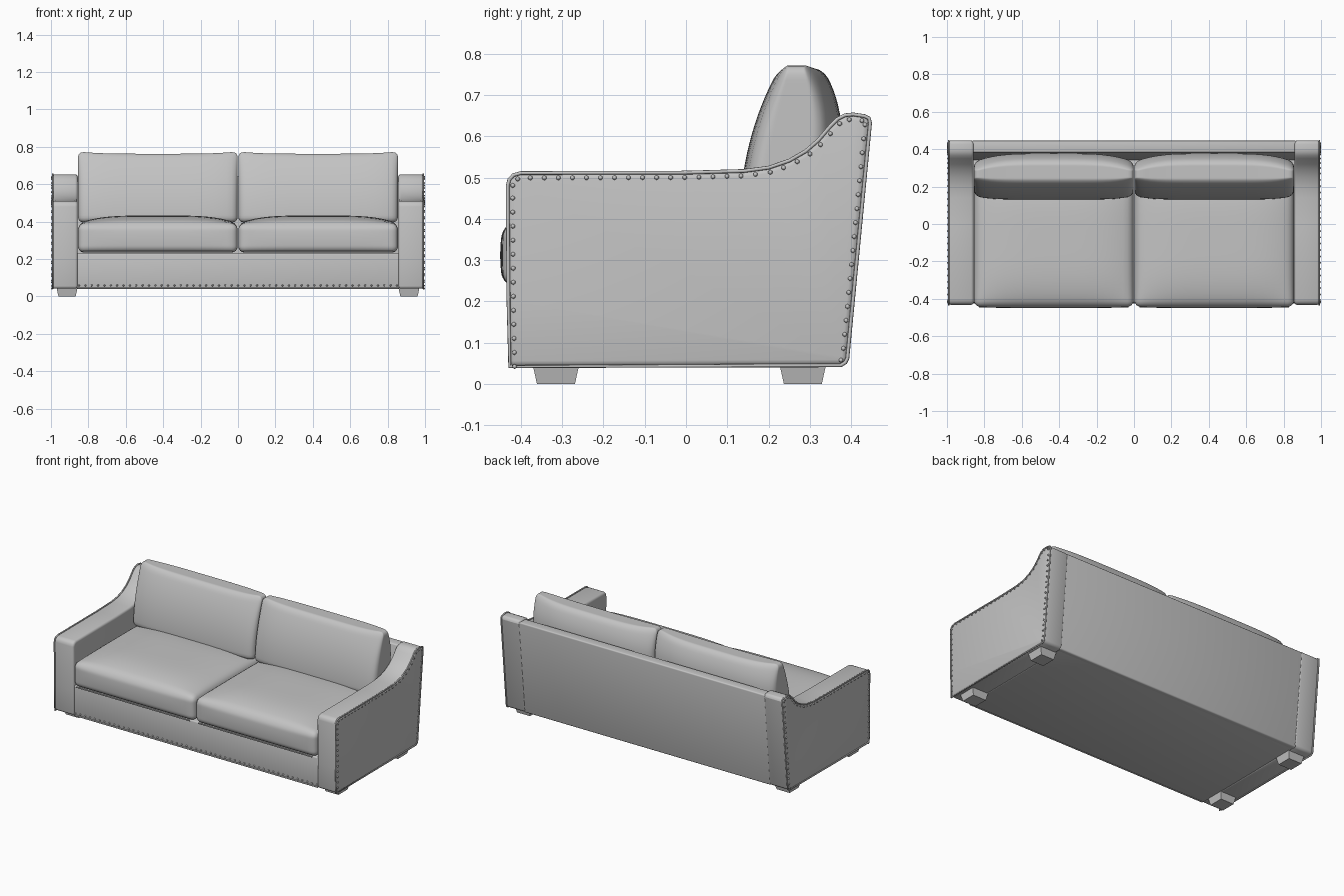
import bpy, bmesh, math
from mathutils import Vector, Matrix

if "Cube" in bpy.data.objects:
    bpy.data.objects.remove(bpy.data.objects["Cube"])

def material(name, c):
    m = bpy.data.materials.new(name)
    m.diffuse_color = (c, c, c, 1)
    m.use_nodes = True
    m.node_tree.nodes["Principled BSDF"].inputs["Base Color"].default_value = m.diffuse_color
    return m

FABRIC = material("grey upholstery", 0.55)

def finish(bm, name, angle=40):
    bmesh.ops.recalc_face_normals(bm, faces=bm.faces[:])
    me = bpy.data.meshes.new(name)
    bm.to_mesh(me)
    bm.free()
    ob = bpy.data.objects.new(name, me)
    bpy.context.collection.objects.link(ob)
    me.materials.append(FABRIC)
    bpy.ops.object.select_all(action='DESELECT')
    ob.select_set(True)
    bpy.context.view_layer.objects.active = ob
    bpy.ops.object.shade_smooth_by_angle(angle=math.radians(angle))
    return ob

def prism(name, pts, x0, x1, bevel):
    """Extrude a (y, z) profile from x0 to x1 and round its sharp edges."""
    bm = bmesh.new()
    f = bm.faces.new([bm.verts.new((x0, y, z)) for y, z in pts])
    r = bmesh.ops.extrude_face_region(bm, geom=[f])
    moved = [v for v in r['geom'] if isinstance(v, bmesh.types.BMVert)]
    bmesh.ops.translate(bm, verts=moved, vec=(x1 - x0, 0, 0))
    bmesh.ops.recalc_face_normals(bm, faces=bm.faces[:])
    edges = [e for e in bm.edges if e.calc_face_angle(0) > math.radians(50)]
    bmesh.ops.bevel(bm, geom=edges, offset=bevel, segments=3, profile=0.5, affect='EDGES')
    return finish(bm, name)

def soft_box(half, r, cuts=23):
    """Rounded box around the origin, with the grid denser near its edges."""
    bm = bmesh.new()
    bmesh.ops.create_cube(bm, size=2)
    bmesh.ops.subdivide_edges(bm, edges=bm.edges[:], cuts=cuts, use_grid_fill=True)
    for v in bm.verts:
        p = Vector([math.sin(c * math.pi / 2) * h for c, h in zip(v.co, half)])
        q = Vector([max(-(h - r), min(h - r, c)) for c, h in zip(p, half)])
        d = p - q
        v.co = q + d.normalized() * r if d.length > 0 else p
    return bm

# Arm side profile: front, flat top, swept rise, raked back
ARM = [(-0.427, 0.042), (-0.43, 0.20), (-0.432, 0.48), (-0.428, 0.495), (-0.418, 0.506),
       (-0.40, 0.511), (0.0, 0.512), (0.14, 0.516), (0.20, 0.524), (0.25, 0.541), (0.29, 0.564),
       (0.32, 0.59), (0.35, 0.625), (0.367, 0.642), (0.385, 0.651), (0.405, 0.653),
       (0.432, 0.649), (0.443, 0.644), (0.446, 0.632), (0.391, 0.062), (0.386, 0.052), (0.375, 0.045)]

def resample(pts, step):
    out, carry = [], 0.0
    for a, b in zip(pts, pts[1:]):
        a, b = Vector(a), Vector(b)
        n = (b - a).length
        t = carry
        while t < n:
            out.append((a.lerp(b, t / n), (b - a).normalized()))
            t += step
        carry = t - n
    return out

def add_nail(bm, loc):
    bmesh.ops.create_icosphere(bm, subdivisions=1, radius=0.006,
                               matrix=Matrix.Translation(loc))

def tube(name, pts, cyclic):
    cu = bpy.data.curves.new(name, 'CURVE')
    cu.dimensions = '3D'
    cu.bevel_depth = 0.0045
    cu.bevel_resolution = 2
    sp = cu.splines.new('POLY')
    sp.points.add(len(pts) - 1)
    for p, co in zip(sp.points, pts):
        p.co = (*co, 1)
    sp.use_cyclic_u = cyclic
    cu.materials.append(FABRIC)
    ob = bpy.data.objects.new(name, cu)
    bpy.context.collection.objects.link(ob)

nails = bmesh.new()
for s, side in ((-1, "left"), (1, "right")):
    prism(side + "_arm", ARM, s * 0.857, s * 0.993, 0.014)
    # Welt and nail heads along the outer edge of the arm
    tube(side + "_arm_welt", [(s * 0.99, y, z) for y, z in ARM], True)
    for p, d in resample(ARM, 0.034):
        inward = Vector((d.y, -d.x))
        q = p + inward * 0.012
        add_nail(nails, (s * 0.994, q.x, q.y))

    # Seat cushion: crowned on top, flat underneath
    hx, hy, hz = 0.4265, 0.36, 0.078
    bm = soft_box((hx, hy, hz), 0.035)
    for v in bm.verts:
        u, w, t = v.co.x / hx, v.co.y / hy, v.co.z / hz
        crown = 0.043 * (1 - u ** 4) * (1 - w ** 4) * max(0, t)
        front = 0.008 * (1 - u ** 4) * (1 - t * t) * max(0, -w)
        v.co += Vector((s * 0.4285, -0.082 - front, 0.312 + crown))
    finish(bm, side + "_seat_cushion", 60)
    # Seam around the cushion front
    tube(side + "_seat_seam", [(s * 0.43 + 0.4 * k, -0.442, 0.239) for k in (-1, 1)], False)

    # Back cushion: leaning front, full rounded back
    hx, hy, hz = 0.4265, 0.09, 0.19
    bm = soft_box((hx, hy, hz), 0.03)
    for v in bm.verts:
        u, w, t = v.co.x / hx, (v.co.y / hy + 1) / 2, (v.co.z / hz + 1) / 2
        front = 0.13 + 0.095 * t ** 2 + 0.02 * u ** 6
        back = 0.377 - 0.045 * max(0, (t - 0.55) / 0.45) ** 2 - 0.045 * u ** 4
        dip = 0.012 * (1 - u ** 4) * t ** 4
        v.co = Vector((s * 0.4285 + v.co.x, front + (back - front) * w, 0.585 + v.co.z - dip))
    finish(bm, side + "_back_cushion", 60)

    # Tapered feet
    for y, end in ((-0.315, "front"), (0.283, "back")):
        bm = bmesh.new()
        bmesh.ops.create_cube(bm, size=1)
        for v in bm.verts:
            k = 0.116 if v.co.z > 0 else 0.092
            v.co = Vector((s * 0.914 + v.co.x * k, y + v.co.y * k, 0 if v.co.z < 0 else 0.055))
        finish(bm, f"{end}_{side}_foot")

# Seat base and raked back panel
prism("seat_base", [(-0.42, 0.042), (-0.42, 0.232), (0.37, 0.232), (0.37, 0.046)], -0.865, 0.865, 0.008)
prism("back_panel", [(0.325, 0.046), (0.387, 0.046), (0.446, 0.642), (0.383, 0.642)], -0.87, 0.87, 0.008)

# Bottom front welt and nail row
tube("front_welt", [(-0.857, -0.42, 0.044), (0.857, -0.42, 0.044)], False)
for i in range(51):
    add_nail(nails, (-0.85 + i * 0.034, -0.42, 0.059))
finish(nails, "nail_heads", 60)
